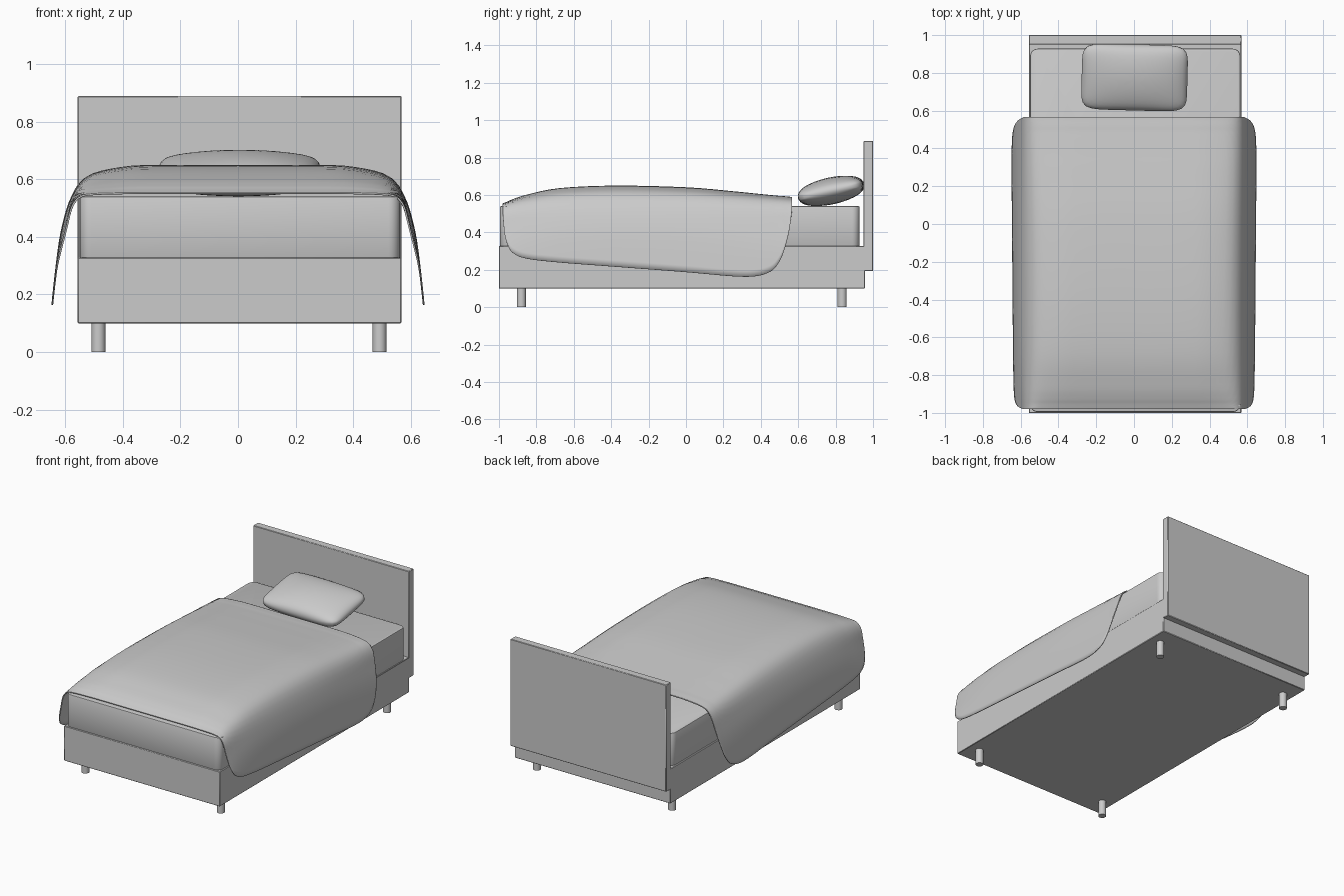
import bpy, bmesh, math
from mathutils import Matrix, Vector

if "Cube" in bpy.data.objects:
    bpy.data.objects.remove(bpy.data.objects["Cube"])


def make_object(name, bm, smooth=None):
    bmesh.ops.recalc_face_normals(bm, faces=bm.faces)
    mesh = bpy.data.meshes.new(name)
    bm.to_mesh(mesh)
    bm.free()
    ob = bpy.data.objects.new(name, mesh)
    bpy.context.collection.objects.link(ob)
    if smooth:
        bpy.ops.object.select_all(action='DESELECT')
        ob.select_set(True)
        bpy.context.view_layer.objects.active = ob
        bpy.ops.object.shade_smooth_by_angle(angle=math.radians(smooth))
    return ob


def box(name, lo, hi, bevel=0.003, segments=1, corner=0):
    bm = bmesh.new()
    lo, hi = Vector(lo), Vector(hi)
    bmesh.ops.create_cube(bm, size=1, matrix=Matrix.Translation((lo + hi) / 2)
                          @ Matrix.Diagonal((*(hi - lo), 1)))
    if corner:
        upright = [e for e in bm.edges if abs(e.verts[0].co.z - e.verts[1].co.z) > 0.01]
        bmesh.ops.bevel(bm, geom=upright, offset=corner, segments=6, profile=0.5, affect='EDGES')
        rim = [e for e in bm.edges if len(e.link_faces) == 2 and e.calc_face_angle() > 1]
    else:
        rim = bm.edges[:]
    bmesh.ops.bevel(bm, geom=rim, offset=bevel, segments=segments, profile=0.5, affect='EDGES')
    return make_object(name, bm, 40)


def spline(points, steps):
    """Catmull-Rom samples through tuples of any size."""
    pts = [points[0]] + points + [points[-1]]
    out = []
    for a, b, c, d in zip(pts, pts[1:], pts[2:], pts[3:]):
        for k in range(steps):
            t = k / steps
            out.append(tuple(0.5 * (2 * q + (r - p) * t + (2 * p - 5 * q + 4 * r - s) * t * t
                                    + (3 * q - p - 3 * r + s) * t ** 3)
                             for p, q, r, s in zip(a, b, c, d)))
    return out + [points[-1]]


# Frame, headboard and mattress
box("bed_base", (-0.557, -1.0, 0.10), (0.568, 0.957, 0.328))
box("headboard", (-0.557, 0.95, 0.193), (0.568, 1.0, 0.89))
box("mattress", (-0.55, -0.995, 0.325), (0.563, 0.928, 0.54), 0.006, 2, 0.04)

# Round legs
for side, x in (("left", -0.485), ("right", 0.492)):
    for end, y in (("front", -0.88), ("back", 0.835)):
        bm = bmesh.new()
        bmesh.ops.create_cone(bm, cap_ends=True, segments=24, radius1=0.024, radius2=0.024,
                              depth=0.105, matrix=Matrix.Translation((x, y, 0.0525)))
        bm.verts.ensure_lookup_table()
        make_object(f"{end}_{side}_leg", bm, 40)

# Duvet: rows of (y, top height, hem height), cross-section of (x, drop mid, drop at ends)
rows = spline([(-0.98, 0.555, 0.50), (-0.97, 0.559, 0.39), (-0.95, 0.567, 0.325),
               (-0.92, 0.58, 0.287), (-0.85, 0.602, 0.26), (-0.68, 0.636, 0.24),
               (-0.38, 0.65, 0.217), (0.0, 0.641, 0.188), (0.25, 0.62, 0.166),
               (0.37, 0.608, 0.166), (0.45, 0.60, 0.19), (0.49, 0.596, 0.23),
               (0.52, 0.594, 0.29), (0.55, 0.591, 0.40), (0.567, 0.59, 0.52)], 4)
section = spline([(0, 0, 0), (0.3, 0.0, 0.0), (0.4, 0.006, 0.001), (0.5, 0.027, 0.004),
                  (0.55, 0.06, 0.013), (0.58, 0.11, 0.05), (0.60, 0.165, 0.13),
                  (0.62, 0.25, 0.21), (0.635, 0.36, 0.28), (0.648, 0.48, 0.39),
                  (0.653, 0.54, 0.46)], 8)
N = 28
bm = bmesh.new()
grid = []
for y, top, hem in rows:
    w = (top - 0.555) / 0.095
    curve = []
    for x, mid, end in section:
        z = top - (mid * w + end * (1 - w))
        if z < hem:
            (px, pz) = curve[-1]
            f = (pz - hem) / (pz - z)
            curve.append((px + (x - px) * f, hem))
            break
        curve.append((x, z))
    lengths = [0]
    for p, q in zip(curve, curve[1:]):
        lengths.append(lengths[-1] + math.dist(p, q))
    half, j = [], 0
    for k in range(N + 1):
        s = lengths[-1] * k / N
        while j < len(curve) - 2 and lengths[j + 1] < s:
            j += 1
        f = (s - lengths[j]) / (lengths[j + 1] - lengths[j])
        half.append([curve[j][i] + (curve[j + 1][i] - curve[j][i]) * f for i in (0, 1)])
    line = [(-x, z) for x, z in half[:0:-1]] + [(x, z) for x, z in half]
    grid.append([bm.verts.new((x, y, z)) for x, z in line])
for a, b in zip(grid, grid[1:]):
    for i in range(len(a) - 1):
        bm.faces.new((a[i], a[i + 1], b[i + 1], b[i]))
duvet = make_object("duvet", bm, 60)
thick = duvet.modifiers.new("thickness", 'SOLIDIFY')
thick.thickness = 0.006
thick.offset = -1 if duvet.data.polygons[len(duvet.data.polygons) // 2].normal.z > 0 else 1

# Pillow: puffed rounded rectangle, leaning on the headboard
bm = bmesh.new()
SEG = 64
radii = [0.15, 0.3, 0.45, 0.6, 0.72, 0.82, 0.9, 0.95, 0.98, 0.995, 1.0]
rings = []
for sign, rs in ((1, radii), (-1, radii[-2::-1])):
    for r in rs:
        ring = []
        for k in range(SEG):
            a = 2 * math.pi * k / SEG
            c, s = math.cos(a), math.sin(a)
            q = r / (abs(c) ** 7 + abs(s) ** 7) ** (1 / 7)
            u, v = c * q, s * q
            puff = max(0, (1 - u * u) * (1 - v * v)) ** 0.6
            rim = math.sqrt(max(0, 1 - r ** 14))
            ring.append(bm.verts.new((0.28 * u, 0.178 * v, sign * (0.02 * rim + 0.052 * puff))))
        rings.append(ring)
for a, b in zip(rings, rings[1:]):
    for k in range(SEG):
        bm.faces.new((a[k], a[(k + 1) % SEG], b[(k + 1) % SEG], b[k]))
for ring, z in ((rings[0], 0.072), (rings[-1], -0.072)):
    tip = bm.verts.new((0, 0, z))
    for k in range(SEG):
        bm.faces.new((ring[k], ring[(k + 1) % SEG], tip))
pillow = make_object("pillow", bm, 60)
pillow.location = (0.003, 0.776, 0.622)
pillow.rotation_euler = (math.radians(12), 0, math.radians(-1.5))
